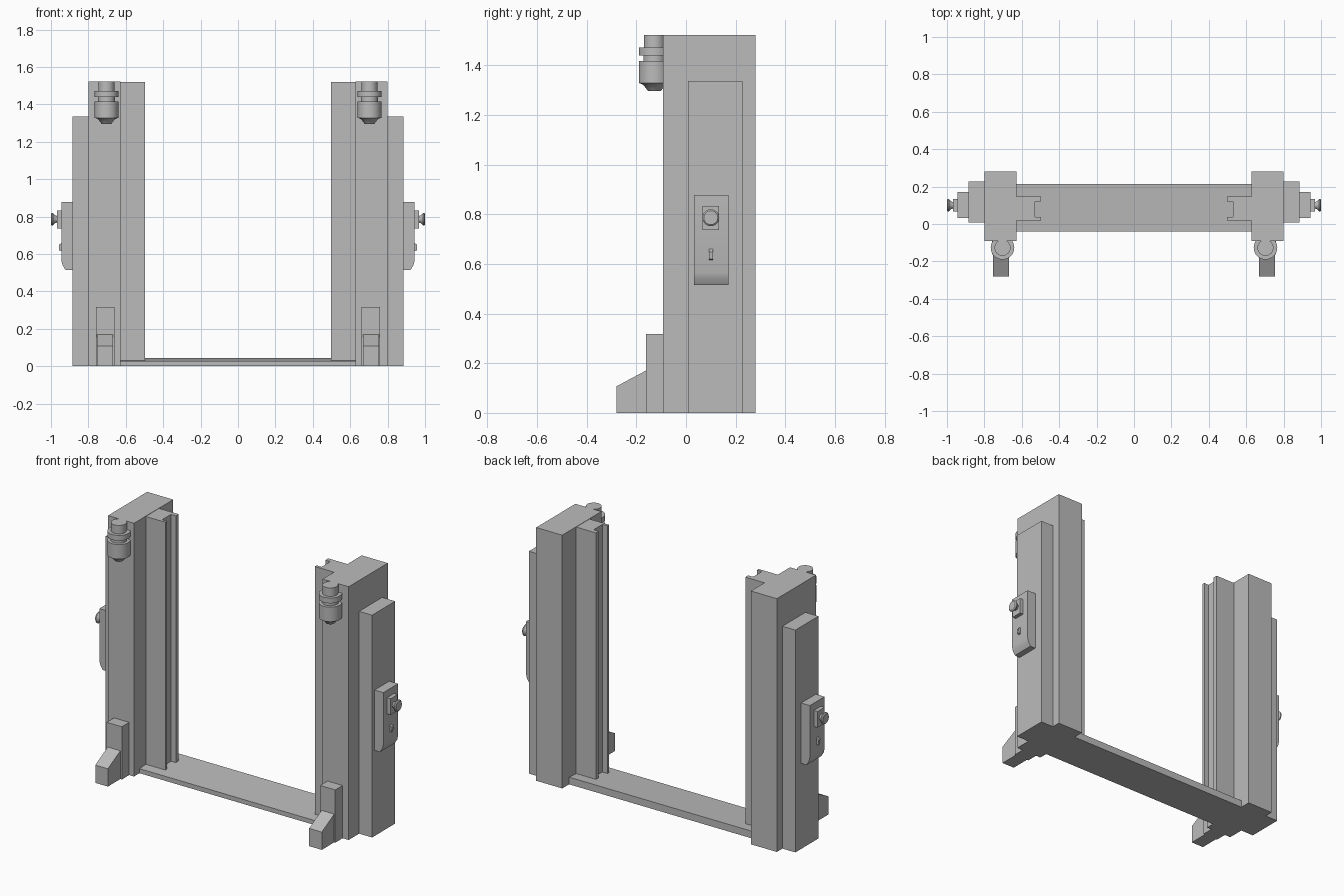
import bpy, bmesh, math
from mathutils import Matrix

cube = bpy.data.objects.get("Cube")
if cube:
    bpy.data.objects.remove(cube, do_unlink=True)

grey = bpy.data.materials.new("plain grey")
grey.use_nodes = True
grey.diffuse_color = (0.5, 0.5, 0.5, 1)
grey.node_tree.nodes["Principled BSDF"].inputs["Base Color"].default_value = (0.5, 0.5, 0.5, 1)


def finish(name, bm, side=1, smooth=False):
    """Turn a bmesh into an object, mirrored across x when side is -1."""
    if side < 0:
        bmesh.ops.scale(bm, vec=(-1, 1, 1), verts=bm.verts)
    bmesh.ops.recalc_face_normals(bm, faces=bm.faces)
    mesh = bpy.data.meshes.new(name)
    bm.to_mesh(mesh)
    bm.free()
    mesh.materials.append(grey)
    obj = bpy.data.objects.new(name, mesh)
    bpy.context.collection.objects.link(obj)
    if smooth:
        bpy.ops.object.select_all(action='DESELECT')
        obj.select_set(True)
        bpy.context.view_layer.objects.active = obj
        bpy.ops.object.shade_smooth_by_angle(angle=math.radians(35))
    return obj


def prism(name, outline, axis, low, high, side=1, smooth=False):
    """Extrude a 2D outline along an axis from low to high."""
    place = {'x': lambda a, b: (low, a, b),
             'y': lambda a, b: (a, low, b),
             'z': lambda a, b: (a, b, low)}[axis]
    bm = bmesh.new()
    face = bm.faces.new([bm.verts.new(place(a, b)) for a, b in outline])
    top = bmesh.ops.extrude_face_region(bm, geom=[face])
    moved = [v for v in top["geom"] if isinstance(v, bmesh.types.BMVert)]
    bmesh.ops.translate(bm, verts=moved, vec=[(high - low) * (axis == k) for k in "xyz"])
    return finish(name, bm, side, smooth)


def box(name, x, y, z, side=1):
    return prism(name, [(x[0], y[0]), (x[1], y[0]), (x[1], y[1]), (x[0], y[1])],
                 'z', z[0], z[1], side)


def turned(name, profile, centre, side=1, along_x=False):
    """Revolve (radius, height) points around z, or around x."""
    bm = bmesh.new()
    verts = [bm.verts.new((r, 0, h)) for r, h in profile]
    edges = [bm.edges.new(pair) for pair in zip(verts, verts[1:])]
    bmesh.ops.spin(bm, geom=verts + edges, cent=(0, 0, 0), axis=(0, 0, 1),
                   angle=math.tau, steps=32)
    bmesh.ops.remove_doubles(bm, verts=bm.verts, dist=0.0001)
    if along_x:
        bmesh.ops.rotate(bm, verts=bm.verts, matrix=Matrix.Rotation(math.pi / 2, 3, 'Y'))
    bmesh.ops.translate(bm, verts=bm.verts, vec=centre)
    return finish(name, bm, side, True)


# Sill joining the towers, its top rising gently toward the back
prism("base_sill", [(-0.04, 0), (0.215, 0), (0.215, 0.043), (-0.04, 0.027)], 'x', -0.63, 0.63)

for side, label in ((1, "left"), (-1, "right")):
    # Main tower and outer casing
    box(label + "_post", (0.627, 0.8), (-0.092, 0.28), (0, 1.522), side)
    box(label + "_outer_casing", (0.8, 0.886), (0.008, 0.227), (0, 1.336), side)

    # Channel-shaped guide rail on the inner face
    prism(label + "_guide_rail",
          [(0.627, 0.147), (0.497, 0.147), (0.497, 0.12), (0.53, 0.12),
           (0.53, 0.037), (0.497, 0.037), (0.497, 0.02), (0.627, 0.02)],
          'z', 0.027, 1.52, side)

    # Foot block with sloped toe
    box(label + "_foot_block", (0.659, 0.76), (-0.162, -0.092), (0, 0.317), side)
    prism(label + "_foot_toe",
          [(-0.28, 0), (-0.162, 0), (-0.162, 0.17), (-0.28, 0.107)],
          'x', 0.669, 0.753, side)

    # Hanging lamp at the top front
    turned(label + "_lamp",
           [(0, 1.522), (0.043, 1.522), (0.043, 1.471), (0.063, 1.471), (0.063, 1.439),
            (0.045, 1.439), (0.045, 1.416), (0.063, 1.416), (0.063, 1.328),
            (0.046, 1.322), (0.025, 1.295), (0, 1.295)],
           (0.703, -0.127, 0), side)

    # Control box with a bevelled lower edge
    prism(label + "_control_box",
          [(0.886, 0.877), (0.944, 0.877), (0.944, 0.565), (0.938, 0.54),
           (0.922, 0.514), (0.886, 0.514)], 'y', 0.032, 0.172, side, True)

    # Button plate, flared button and small key
    box(label + "_button_plate", (0.944, 0.968), (0.067, 0.133), (0.736, 0.833), side)
    turned(label + "_button",
           [(0, 0), (0.018, 0), (0.02, 0.008), (0.034, 0.022), (0.034, 0.027),
            (0.028, 0.032), (0, 0.032)], (0.968, 0.1, 0.786), side, True)
    prism(label + "_key",
          [(0.944, 0.66), (0.958, 0.648), (0.956, 0.62), (0.944, 0.616)],
          'y', 0.093, 0.108, side)
